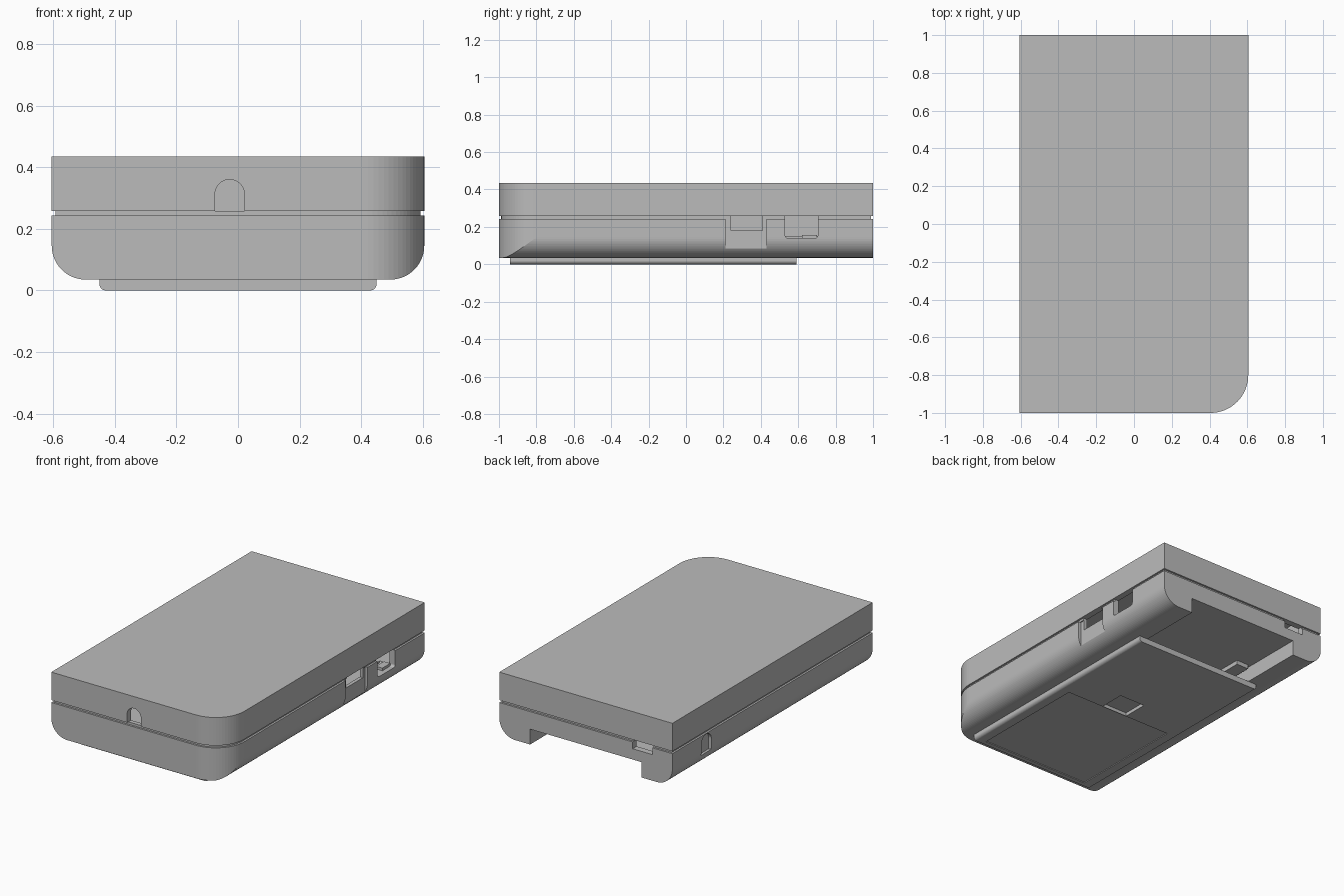
import bpy, bmesh, math

if "Cube" in bpy.data.objects:
    bpy.data.objects.remove(bpy.data.objects["Cube"])

W, L, R = 0.605, 1.0, 0.2           # half width, half length, plan corner radius

case_grey = bpy.data.materials.new("case grey")
case_grey.diffuse_color = (0.5, 0.5, 0.5, 1)
case_grey.use_nodes = True
case_grey.node_tree.nodes["Principled BSDF"].inputs["Base Color"].default_value = case_grey.diffuse_color


def arc(cx, cy, r, a0, a1, n=18):
    return [(cx + r * math.cos(math.radians(a0 + (a1 - a0) * i / n)),
             cy + r * math.sin(math.radians(a0 + (a1 - a0) * i / n))) for i in range(n + 1)]


def plan(inset=0.0):
    """Case outline from above: only the front right corner is rounded."""
    w, l, r = W - inset, L - inset, R - inset
    return arc(w - r, -l + r, r, -90, 0) + [(w, l), (-w, l), (-w, -l)]


def round_bottom(w, z0, z1, r):
    """Cross-section with rounded lower corners."""
    return arc(-w + r, z0 + r, r, 180, 270) + arc(w - r, z0 + r, r, 270, 360) + [(w, z1), (-w, z1)]


def arch(c, half, z0, z1):
    """Opening with a half-round top."""
    return [(c - half, z0), (c + half, z0)] + arc(c, z1 - half, half, 0, 180)


def prism(name, pts, axis, lo, hi):
    place = {"x": lambda u, v, w: (w, u, v),
             "y": lambda u, v, w: (u, w, v),
             "z": lambda u, v, w: (u, v, w)}[axis]
    bm = bmesh.new()
    a = [bm.verts.new(place(u, v, lo)) for u, v in pts]
    b = [bm.verts.new(place(u, v, hi)) for u, v in pts]
    bm.faces.new(a)
    bm.faces.new(b[::-1])
    for i in range(len(pts)):
        j = (i + 1) % len(pts)
        bm.faces.new((a[i], b[i], b[j], a[j]))
    bmesh.ops.recalc_face_normals(bm, faces=bm.faces)
    mesh = bpy.data.meshes.new(name)
    bm.to_mesh(mesh)
    bm.free()
    mesh.materials.append(case_grey)
    ob = bpy.data.objects.new(name, mesh)
    bpy.context.collection.objects.link(ob)
    return ob


def box(name, x, y, z):
    return prism(name, [(x[0], y[0]), (x[1], y[0]), (x[1], y[1]), (x[0], y[1])], "z", *z)


def combine(ob, tool, op="DIFFERENCE"):
    tool.hide_render = True
    mod = ob.modifiers.new("cut", "BOOLEAN")
    mod.operation, mod.object, mod.solver = op, tool, "EXACT"
    bpy.context.view_layer.objects.active = ob
    bpy.ops.object.modifier_apply(modifier=mod.name)
    bpy.data.objects.remove(tool)


# top shell: hollow lid with an arched cable hole in the front
top = prism("top_shell", plan(), "z", 0.258, 0.435)
combine(top, prism("cavity", plan(0.04), "z", 0.2, 0.40))
combine(top, prism("cable_hole", arch(-0.027, 0.048, 0.2, 0.36), "y", -1.1, -0.9))

# bottom shell: plan outline intersected with a round-bottomed section
bottom = prism("bottom_shell", plan(), "z", 0.0, 0.243)
combine(bottom, prism("section", round_bottom(W, 0.035, 0.5, 0.11), "y", -1.1, 1.1), "INTERSECT")
combine(bottom, prism("cavity", plan(0.04), "z", 0.15, 0.5))

# inner lip showing in the seam between the shells
lip = prism("seam_lip", plan(0.012), "z", 0.2431, 0.2579)
combine(lip, prism("cavity", plan(0.04), "z", 0.2, 0.3))

# battery compartment, open at the back
combine(bottom, box("compartment", (-0.39, 0.39), (-0.88, 1.1), (-0.1, 0.132)))

# shallow pockets: right side switch recess, left side arched recess
combine(bottom, box("switch_recess", (0.587, 0.8), (0.21, 0.43), (0.0, 0.4)))
combine(bottom, prism("left_recess", arch(0.66, 0.05, 0.12, 0.238), "x", -0.8, -0.585))

# port openings through the right and back walls, cutting shell and lip
for part in (bottom, lip):
    combine(part, box("switch_slot", (0.5, 0.8), (0.24, 0.41), (0.18, 0.3)))
    section = [(y + 0.6175, z) for y, z in round_bottom(0.0875, 0.14, 0.3, 0.015)]
    combine(part, prism("socket", section, "x", 0.5, 0.8))
    combine(part, box("back_port", (-0.466, -0.327), (0.9, 1.1), (0.2, 0.3)))

# step inside the right socket
box("socket_step", (0.53, 0.575), (0.62, 0.70), (0.14, 0.157))

# contact block on the compartment ceiling
box("contact_block", (-0.37, -0.285), (0.43, 0.61), (0.105, 0.133))

# sliding battery cover with label recess and finger notch
cover = prism("battery_cover", round_bottom(0.45, 0.0, 0.036, 0.02), "y", -0.94, 0.59)
combine(cover, box("label_recess", (-0.38, 0.38), (-0.91, -0.147), (-0.1, 0.005)))
combine(cover, box("finger_notch", (-0.06, 0.12), (-0.145, 0.02), (-0.1, 0.022)))
